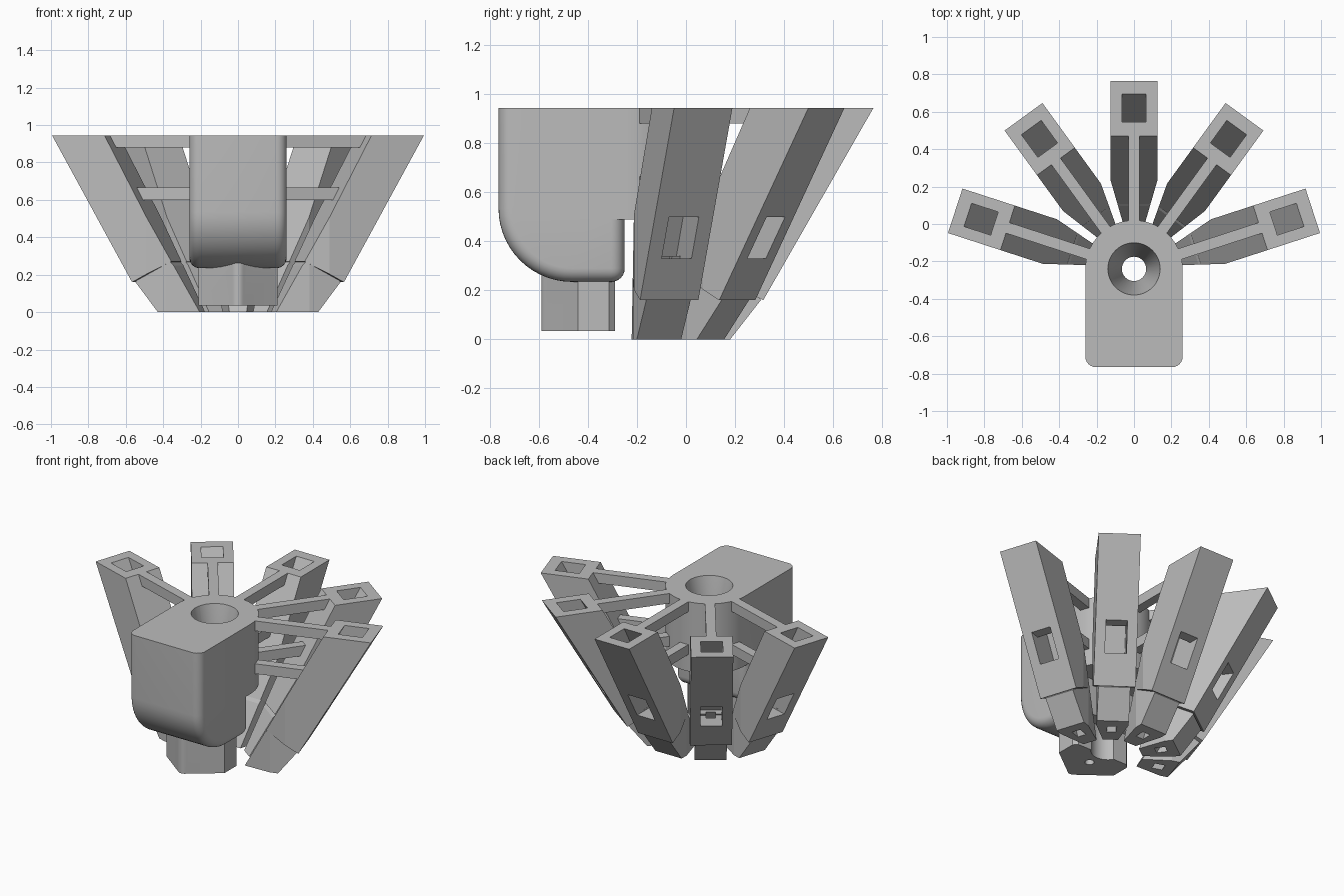
import bpy, bmesh, math
from mathutils import Vector, Matrix

if "Cube" in bpy.data.objects:
    bpy.data.objects.remove(bpy.data.objects["Cube"])

TOP = 0.945
HUB = Vector((0, -0.24, 0))      # axis that all arms fan out from

grey = bpy.data.materials.new("plain grey")
grey.use_nodes = True
colour = (0.5, 0.5, 0.5, 1)
grey.diffuse_color = colour
grey.node_tree.nodes["Principled BSDF"].inputs["Base Color"].default_value = colour


def finish(name, bm):
    bmesh.ops.recalc_face_normals(bm, faces=bm.faces)
    mesh = bpy.data.meshes.new(name)
    bm.to_mesh(mesh)
    bm.free()
    mesh.materials.append(grey)
    ob = bpy.data.objects.new(name, mesh)
    bpy.context.collection.objects.link(ob)
    return ob


def extruded(points, offset):
    """Closed solid from a flat outline swept along an offset."""
    bm = bmesh.new()
    face = bm.faces.new([bm.verts.new(p) for p in points])
    new = bmesh.ops.extrude_face_region(bm, geom=[face])["geom"]
    bmesh.ops.translate(bm, vec=offset, verts=[g for g in new if isinstance(g, bmesh.types.BMVert)])
    return bm


def prism(profile, half):
    """Radius/height profile given a width of two halves."""
    return extruded([(r, -half, z) for r, z in profile], (0, 2 * half, 0))


def column(outline, z0, z1):
    return extruded([(x, y, z0) for x, y in outline], (0, 0, z1 - z0))


def arc(cx, cy, radius, start, end, steps):
    angles = [math.radians(start + (end - start) * i / steps) for i in range(steps + 1)]
    return [(cx + radius * math.cos(a), cy + radius * math.sin(a)) for a in angles]


def cone(r_low, r_high, z0, z1):
    bm = bmesh.new()
    bmesh.ops.create_cone(bm, cap_ends=True, segments=48, radius1=r_low, radius2=r_high,
                          depth=z1 - z0, matrix=Matrix.Translation(HUB + Vector((0, 0, (z0 + z1) / 2))))
    return bm


def combine(ob, bm, operation):
    tool = finish("cutter", bm)
    tool.hide_render = True
    mod = ob.modifiers.new("combine", "BOOLEAN")
    mod.object, mod.operation, mod.solver = tool, operation, "EXACT"
    bpy.context.view_layer.objects.active = ob
    bpy.ops.object.modifier_apply(modifier=mod.name)
    bpy.data.objects.remove(tool)


def smooth(ob):
    bpy.ops.object.select_all(action="DESELECT")
    ob.select_set(True)
    bpy.context.view_layer.objects.active = ob
    bpy.ops.object.shade_smooth_by_angle(angle=math.radians(30))


# Main body: rounded side profile with softened edges
side = [(-0.25, TOP), (-0.765, TOP)] + arc(-0.465, 0.535, 0.3, 180, 270, 14) + [(-0.25, 0.235)]
bm = extruded([(-0.26, y, z) for y, z in side], (0.52, 0, 0))
bmesh.ops.recalc_face_normals(bm, faces=bm.faces)
edges = [e for e in bm.edges
         if min(v.co.z for v in e.verts) < TOP - 0.01
         and (e.calc_face_angle(0) > 0.5)]
bmesh.ops.bevel(bm, geom=edges, offset=0.055, segments=6, profile=0.5, affect="EDGES")
body = finish("body", bm)

# Round rear hub
hub = [(0.26, -0.38)] + arc(0, HUB.y, 0.26, 0, 180, 28) + [(-0.26, -0.38)]
combine(body, column(hub, 0.49, TOP), "UNION")

# Plug under the body with a pointed, blunt front
plug = [(0.21, -0.315), (0.21, -0.44)] + arc(0, -0.55, 0.04, -40, -140, 6)
plug += [(-0.21, -0.44), (-0.21, -0.315), (-0.185, -0.29), (0.185, -0.29)]
combine(body, column(plug, 0.035, 0.4), "UNION")

# Funnel, centre bore, rear notch and small pin hole
combine(body, cone(0.065, 0.14, 0.6, TOP + 0.001), "DIFFERENCE")
combine(body, cone(0.065, 0.065, 0, 0.7), "DIFFERENCE")
combine(body, cone(0.1, 0.1, 0, 0.26), "DIFFERENCE")
combine(body, column(arc(0, -0.41, 0.028, 0, 345, 23), 0, 0.2), "DIFFERENCE")
smooth(body)


def inner(z):
    """Radius of the inner arm face at a height."""
    return 0.2 + 0.54 * z


def chamfered(bm):
    """Trim the inner corners so that neighbouring arms stay apart."""
    for s in (1, -1):
        bmesh.ops.bisect_plane(bm, geom=bm.verts[:] + bm.edges[:] + bm.faces[:],
                               plane_co=(0.475, s * 0.1255, 0), plane_no=(-0.29, s, 0),
                               clear_outer=True)
        bmesh.ops.holes_fill(bm, edges=[e for e in bm.edges if e.is_boundary])
    return bm


# One leaning arm with a narrower foot
upper = [(0.555, 0.16), (1.005, TOP), (inner(TOP), TOP), (inner(0.271), 0.271)]
foot = [(0.42, 0), (0.545, 0.16), (0.5, 0.25), (0.38, 0.3), (inner(0.25), 0.25), (inner(0), 0)]
arm = finish("arm_1", chamfered(prism(upper, 0.125)))
combine(arm, chamfered(prism(foot, 0.095)), "UNION")

# Slanted channel, outer window and foot hole
channel = [(0.943, 0.96), (0.793, 0.96), (0.45, 0.34), (0.59, 0.34)]
window = [(0.5, 0.33), (0.9, 0.33), (0.9, 0.5), (0.58, 0.5)]
foot_hole = [(0.35, -0.01), (0.285, -0.01), (0.49, 0.36), (0.555, 0.36)]
for profile, half in ((channel, 0.065), (window, 0.064), (foot_hole, 0.028)):
    combine(arm, prism(profile, half), "DIFFERENCE")

# Struts tying an arm to the body
parts = [arm]
for name, low, high in (("upper_strut_1", 0.88, TOP), ("lower_strut_1", 0.6, 0.665)):
    bar = [(0.245, low), (inner(low), low), (inner(high), high), (0.245, high)]
    parts.append(finish(name, prism(bar, 0.03)))

# Fan of five arms
for i in range(5):
    place = Matrix.Translation(HUB) @ Matrix.Rotation(math.radians(18 + 36 * i), 4, "Z")
    for part in parts:
        ob = part
        if i:
            ob = bpy.data.objects.new(part.name[:-1] + str(i + 1), part.data)
            bpy.context.collection.objects.link(ob)
        ob.matrix_world = place
